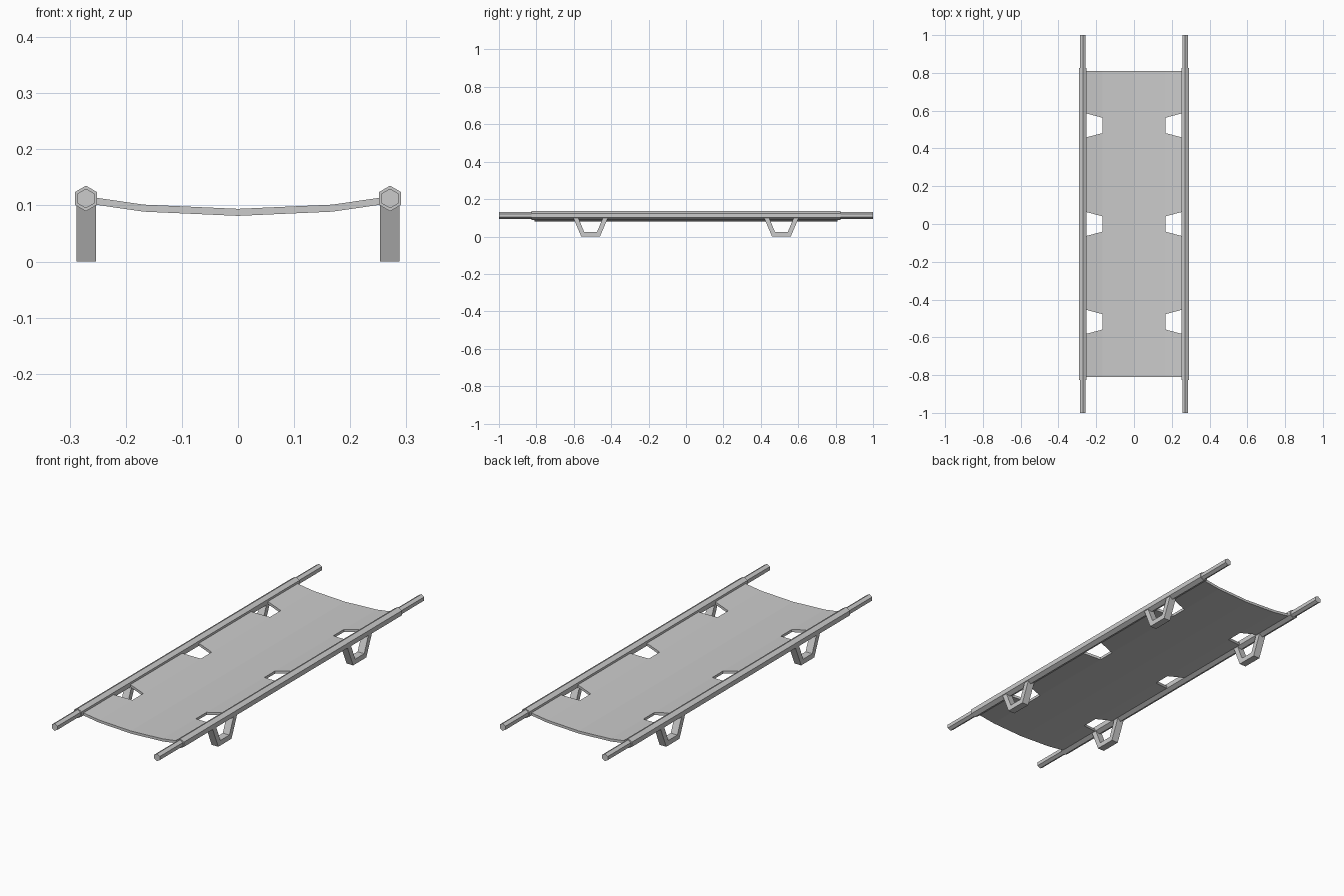
import bpy, bmesh, math

if "Cube" in bpy.data.objects:
    bpy.data.objects.remove(bpy.data.objects["Cube"])

POLE_X, POLE_Z = 0.271, 0.1125


def mesh_object(name, bm):
    bmesh.ops.recalc_face_normals(bm, faces=bm.faces)
    me = bpy.data.meshes.new(name)
    bm.to_mesh(me)
    bm.free()
    ob = bpy.data.objects.new(name, me)
    bpy.context.collection.objects.link(ob)
    return ob


def hex_bar(name, x, radius, length):
    # hexagonal bar along y with a corner pointing up
    bm = bmesh.new()
    ring = [bm.verts.new((x + radius * math.sin(i * math.pi / 3), -length / 2,
                          POLE_Z + radius * math.cos(i * math.pi / 3))) for i in range(6)]
    face = bm.faces.new(ring)
    ext = bmesh.ops.extrude_face_region(bm, geom=[face], use_keep_orig=True)
    for v in ext["geom"]:
        if isinstance(v, bmesh.types.BMVert):
            v.co.y += length
    return mesh_object(name, bm)


def leg(name, x, y):
    # trapezoid U-shaped bracket, outer and inner outline
    outer = [(-0.094, 0.103), (-0.05, 0), (0.05, 0), (0.094, 0.103)]
    inner = [(-0.067, 0.103), (-0.034, 0.024), (0.034, 0.024), (0.067, 0.103)]
    w = 0.0175
    bm = bmesh.new()
    rings = []
    for o, i in zip(outer, inner):
        rings.append([bm.verts.new((x + dx, y + p[0], p[1]))
                      for dx, p in ((-w, o), (w, o), (w, i), (-w, i))])
    for a, b in zip(rings, rings[1:]):
        for k in range(4):
            bm.faces.new((a[k], a[(k + 1) % 4], b[(k + 1) % 4], b[k]))
    bm.faces.new(rings[0])
    bm.faces.new(rings[-1])
    return mesh_object(name, bm)


# Carrying poles, fabric sleeves and legs on both sides
for side, s in (("left", -1), ("right", 1)):
    hex_bar(f"pole_{side}", s * POLE_X, 0.0175, 2.0)
    hex_bar(f"sleeve_{side}", s * POLE_X, 0.0228, 1.65)
    for end, y in (("front", -0.51), ("back", 0.51)):
        leg(f"leg_{end}_{side}", s * POLE_X * 0.997, y)

# Sagging fabric bed with six hand-hold notches
bm = bmesh.new()
notches = (-0.518, 0.0, 0.522)
inner_y, outer_y = [-0.81], [-0.81]
for c in notches:
    inner_y += [c - 0.041, c + 0.041]
    outer_y += [c - 0.065, c + 0.065]
inner_y.append(0.81)
outer_y.append(0.81)
columns = [(-0.258, 0.1145, outer_y), (-0.168, 0.1015, inner_y), (0, 0.094, inner_y),
           (0.168, 0.1015, inner_y), (0.258, 0.1145, outer_y)]
grid = [[bm.verts.new((x, y, z)) for y in ys] for x, z, ys in columns]
for c in range(4):
    for r in range(7):
        if c in (0, 3) and r % 2:
            continue  # notch opening
        bm.faces.new((grid[c][r], grid[c + 1][r], grid[c + 1][r + 1], grid[c][r + 1]))
# give the cloth its thickness downwards
ext = bmesh.ops.extrude_face_region(bm, geom=bm.faces[:], use_keep_orig=True)
for v in ext["geom"]:
    if isinstance(v, bmesh.types.BMVert):
        v.co.z -= 0.0125
mesh_object("fabric_bed", bm)
